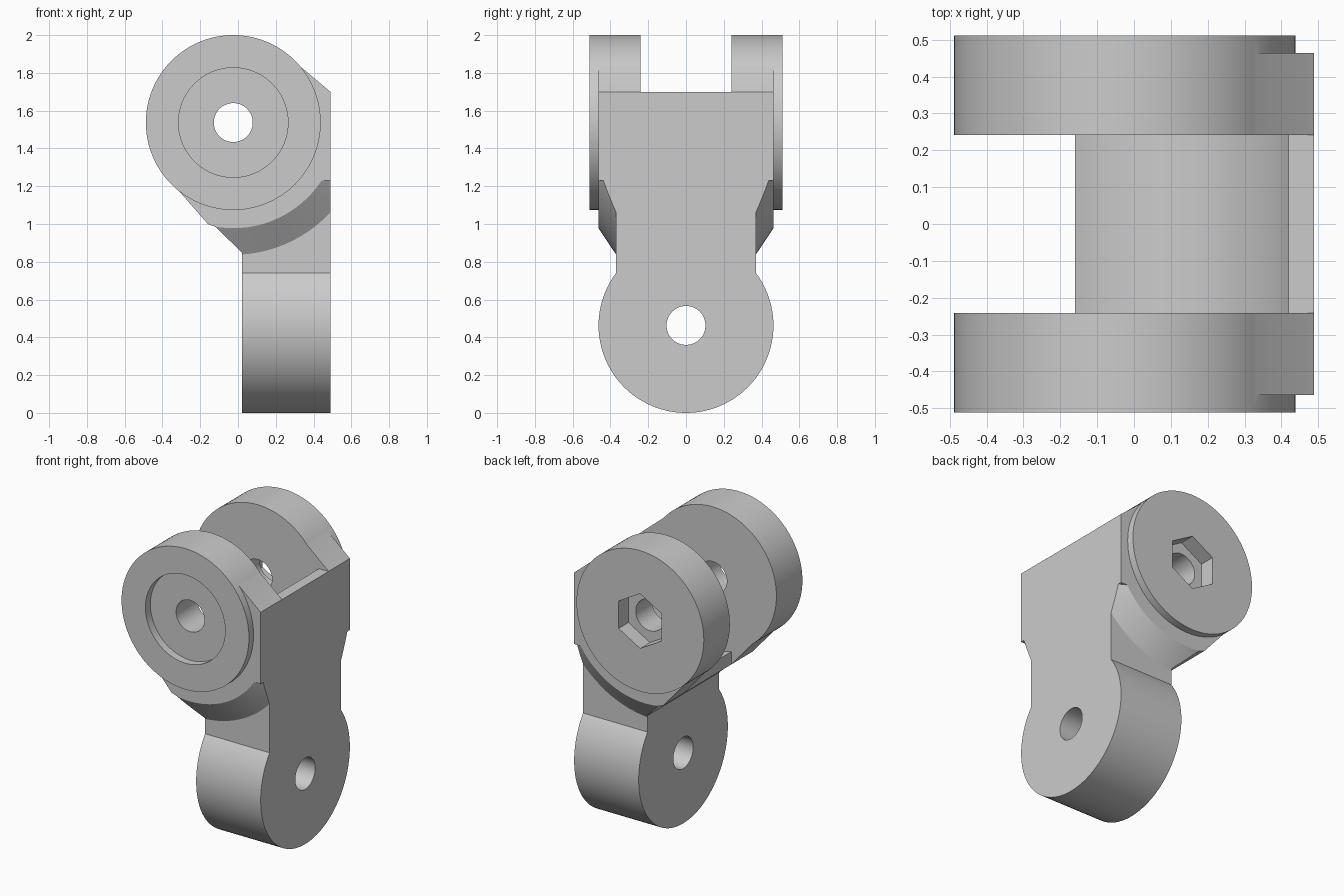
import bpy, bmesh
from math import radians, cos, sin

if "Cube" in bpy.data.objects:
    bpy.data.objects.remove(bpy.data.objects["Cube"], do_unlink=True)

grey = bpy.data.materials.new("light_grey")
grey.use_nodes = True
grey.diffuse_color = (0.6, 0.6, 0.6, 1)
grey.node_tree.nodes["Principled BSDF"].inputs["Base Color"].default_value = (0.6, 0.6, 0.6, 1)

PIVOT = (-0.025, 1.537)   # fork axis in x, z
FOOT = (0, 0.463)         # knuckle axis in y, z
R = 0.463                 # outer radius of both joints
HOLE = 0.103


def arc(centre, r, start=0, end=360, n=96):
    """Points on a circle; a full turn leaves out the repeated last point."""
    steps = n if end - start == 360 else n - 1
    return [(centre[0] + r * cos(radians(start + (end - start) * i / steps)),
             centre[1] + r * sin(radians(start + (end - start) * i / steps))) for i in range(n)]


def loft(name, rings, axis="y"):
    """Solid through a list of (position, profile) rings along an axis."""
    bm = bmesh.new()
    loops = []
    for pos, pts in rings:
        loops.append([bm.verts.new((a, pos, b) if axis == "y" else (pos, a, b)) for a, b in pts])
    for low, high in zip(loops, loops[1:]):
        for i in range(len(low)):
            j = (i + 1) % len(low)
            bm.faces.new((low[i], low[j], high[j], high[i]))
    bm.faces.new(loops[0])
    bm.faces.new(loops[-1])
    bmesh.ops.recalc_face_normals(bm, faces=bm.faces)
    mesh = bpy.data.meshes.new(name)
    bm.to_mesh(mesh)
    bm.free()
    mesh.materials.append(grey)
    obj = bpy.data.objects.new(name, mesh)
    bpy.context.collection.objects.link(obj)
    return obj


def prism(name, pts, a, b, axis="y"):
    return loft(name, [(a, pts), (b, pts)], axis)


def box(name, x, y, z):
    return prism(name, [(x[0], z[0]), (x[1], z[0]), (x[1], z[1]), (x[0], z[1])], *y)


def combine(target, tool, operation):
    """Apply a boolean and discard the tool."""
    tool.hide_render = True
    mod = target.modifiers.new("combine", "BOOLEAN")
    mod.operation, mod.object, mod.solver = operation, tool, "EXACT"
    bpy.context.view_layer.objects.active = target
    bpy.ops.object.modifier_apply(modifier=mod.name)
    bpy.data.objects.remove(tool, do_unlink=True)


# Side outline of the bracket, limited to the width of the flange
outline = [(-0.365, 1.235), (-0.16, 1.0), (-0.12, 0.985), (0.02, 0.85), (0.02, -0.1),
           (0.489, -0.1), (0.489, 1.70), (0.325, 1.838)]
body = prism("hinge_bracket", outline, -0.4635, 0.4635)

# Widths: narrow neck, full-width upper block, conical shoulder, round foot
widths = box("width_shape", (-1, 1), (-0.37, 0.37), (FOOT[1], 2.2))
combine(widths, box("upper_block", (-1.1, 1.1), (-0.6, 0.6), (1.23, 2.3)), "UNION")
cone = [(y, arc(PIVOT, 0.56 + (0.463 - abs(y)) * 1.505)) for y in (-0.5, -0.2, 0.2, 0.5)]
combine(widths, loft("shoulder_cone", cone), "UNION")
combine(widths, prism("foot_knuckle", arc(FOOT, R), -1.2, 1.2, "x"), "UNION")
combine(body, widths, "INTERSECT")

# Round fork ends
combine(body, prism("fork_disc", arc(PIVOT, R), -0.512, 0.512), "UNION")

# Gap between the fork ends with a rounded floor
gap = arc(PIVOT, 0.473, 20, -106.6, 48)
gap += [(-0.16, 0.8), (-0.8, 0.8), (-0.8, 2.3), (0.8, 2.3), (0.8, 1.70)]
combine(body, prism("fork_gap", gap, -0.242, 0.242), "DIFFERENCE")

# Bolt holes, round recess in front and hexagonal nut pocket behind
combine(body, prism("fork_hole", arc(PIVOT, HOLE, n=64), -1, 1), "DIFFERENCE")
combine(body, prism("foot_hole", arc(FOOT, HOLE, n=64), -1, 1, "x"), "DIFFERENCE")
combine(body, prism("head_recess", arc(PIVOT, 0.29), -1, -0.46), "DIFFERENCE")
combine(body, prism("nut_pocket", arc(PIVOT, 0.18, 30, 390, 6), 0.41, 1), "DIFFERENCE")

# Smooth the round surfaces and keep the edges sharp
bpy.ops.object.select_all(action="DESELECT")
body.select_set(True)
bpy.context.view_layer.objects.active = body
bpy.ops.object.shade_smooth_by_angle(angle=radians(20))
